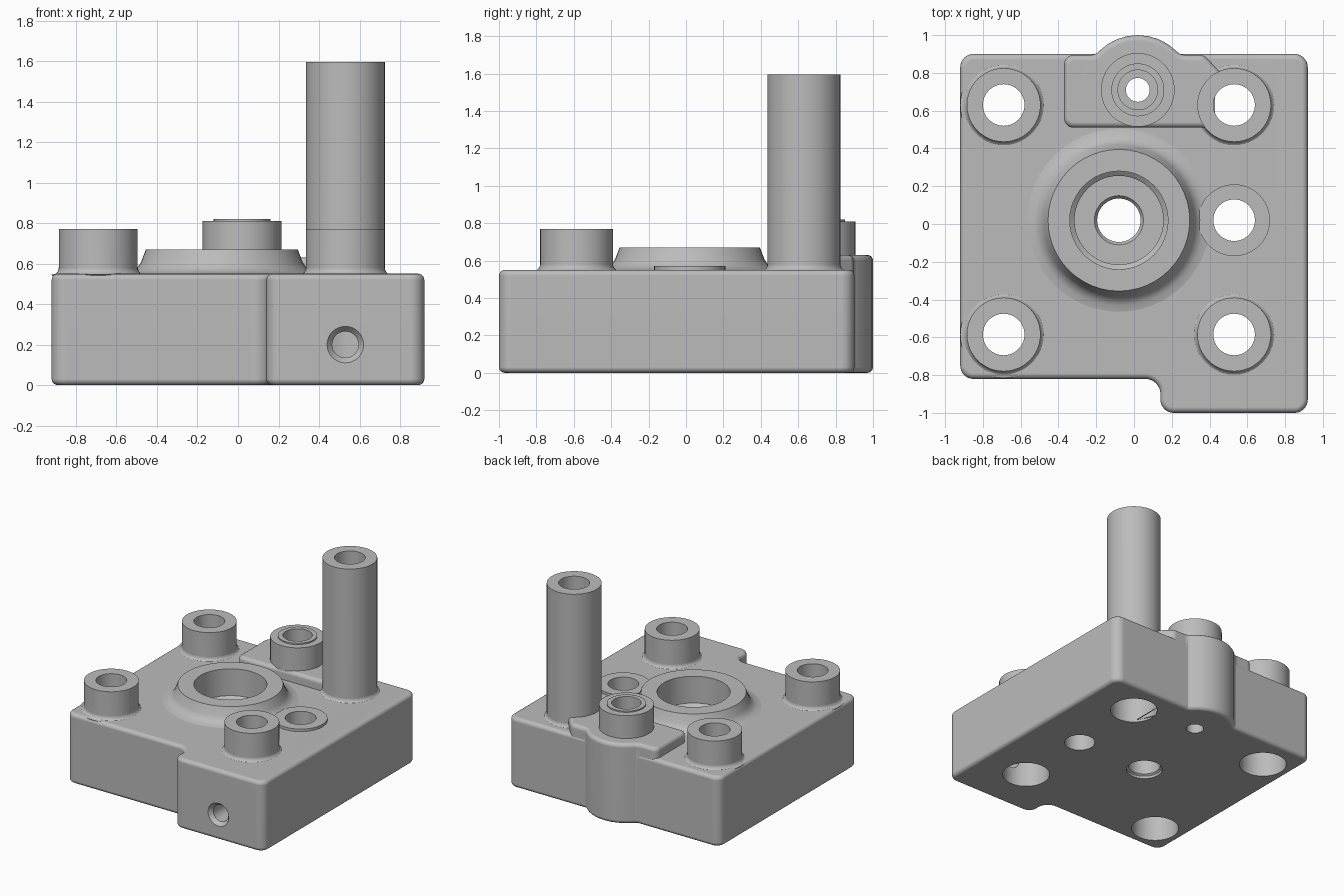
import bpy, bmesh, math
from mathutils import Vector, Matrix

cube = bpy.data.objects.get("Cube")
if cube:
    bpy.data.objects.remove(cube)

SEG = 48
DECK = 0.55       # top of the main block
PAD = 0.63        # top of the raised rear pad

metal = bpy.data.materials.new("cast grey")
metal.use_nodes = True
GREY = (0.5, 0.5, 0.5, 1)
metal.diffuse_color = GREY
metal.node_tree.nodes["Principled BSDF"].inputs["Base Color"].default_value = GREY


def make_object(name, bm):
    bmesh.ops.recalc_face_normals(bm, faces=bm.faces)
    mesh = bpy.data.meshes.new(name)
    bm.to_mesh(mesh)
    bm.free()
    mesh.materials.append(metal)
    obj = bpy.data.objects.new(name, mesh)
    bpy.context.collection.objects.link(obj)
    return obj


def rounded(corners, steps=8):
    """Replace each (x, y, radius) corner with a tangent arc."""
    out = []
    for i, (x, y, r) in enumerate(corners):
        p = Vector((x, y))
        a = (Vector(corners[i - 1][:2]) - p).normalized()
        b = (Vector(corners[(i + 1) % len(corners)][:2]) - p).normalized()
        half = a.angle(b) / 2
        centre = p + (a + b).normalized() * (r / math.sin(half))
        start = p + a * (r / math.tan(half)) - centre
        end = p + b * (r / math.tan(half)) - centre
        turn = math.atan2(start.x * end.y - start.y * end.x, start.dot(end))
        for k in range(steps + 1):
            out.append(centre + Matrix.Rotation(turn * k / steps, 2) @ start)
    return out


def slab(name, corners, height, edge=0.03):
    """Extruded outline with softened top and bottom rims."""
    bm = bmesh.new()
    base = bm.faces.new([bm.verts.new((p.x, p.y, 0)) for p in rounded(corners)])
    ext = bmesh.ops.extrude_face_region(bm, geom=[base])
    top = [v for v in ext["geom"] if isinstance(v, bmesh.types.BMVert)]
    bmesh.ops.translate(bm, verts=top, vec=(0, 0, height))
    rims = [e for e in bm.edges if abs(e.verts[0].co.z - e.verts[1].co.z) < 1e-5]
    bmesh.ops.bevel(bm, geom=rims, offset=edge, segments=4, profile=0.5, affect='EDGES')
    return make_object(name, bm)


def lathe(name, profile, x, y, z=0, tilt=0):
    """Spin an (r, z) profile about a vertical or tilted axis."""
    bm = bmesh.new()
    verts = [bm.verts.new((r, 0, h)) for r, h in profile]
    edges = [bm.edges.new(pair) for pair in zip(verts, verts[1:])]
    bmesh.ops.spin(bm, geom=verts + edges, cent=(0, 0, 0), axis=(0, 0, 1),
                   angle=math.tau, steps=SEG)
    bmesh.ops.remove_doubles(bm, verts=bm.verts, dist=1e-4)
    bm.transform(Matrix.Translation((x, y, z)) @ Matrix.Rotation(tilt, 4, 'X'))
    return make_object(name, bm)


def combine(target, tool, operation):
    """Apply a boolean and discard the tool."""
    tool.hide_render = True
    mod = target.modifiers.new("cut", 'BOOLEAN')
    mod.operation, mod.object, mod.solver = operation, tool, 'EXACT'
    bpy.context.view_layer.objects.active = target
    bpy.ops.object.modifier_apply(modifier=mod.name)
    bpy.data.objects.remove(tool)


def drill(x, y, bore, z=0, tilt=0):
    """Cut a stepped round hole; bore lists (r, z) from bottom to top."""
    profile = [(0, bore[0][1])] + bore + [(0, bore[-1][1])]
    combine(body, lathe("drill", profile, x, y, z, tilt), 'DIFFERENCE')


def fillet(r, z, size, steps=6):
    """Concave quarter arc from the deck up to a boss wall."""
    return [(r + size * (1 - math.sin(t)), z + size * (1 - math.cos(t)))
            for t in (math.pi / 2 * k / steps for k in range(steps + 1))]


# Main block with a forward step on the left
body = slab("housing_block", [
    (-0.92, -0.82, 0.07), (0.14, -0.82, 0.08), (0.14, -1.0, 0.07),
    (0.92, -1.0, 0.07), (0.92, 0.9, 0.07), (-0.92, 0.9, 0.07)], DECK)

# Raised rear pad with its rounded bulge
pad = slab("rear_pad", [
    (-0.37, 0.51, 0.05), (0.46, 0.51, 0.04), (0.46, 0.8, 0.03),
    (0.37, 0.895, 0.05), (0.245, 0.895, 0.06), (0.02, 1.12, 0.29),
    (-0.205, 0.895, 0.06), (-0.37, 0.895, 0.05)], PAD)
combine(body, pad, 'UNION')

# Bolt bosses, one of them a tall post
R, BORE = 0.195, 0.11
parts = [body]
bolts = [("rear_right_boss", -0.69, 0.63, 0.77), ("front_right_boss", -0.69, -0.585, 0.77),
         ("front_left_boss", 0.53, -0.585, 0.77), ("tall_post", 0.53, 0.63, 1.595)]
for name, x, y, top in bolts:
    drill(x, y, [(0.17, -0.1), (0.17, 0.4), (BORE, 0.4), (BORE, 1)])
    wall = [(R, 0.5)] + fillet(R, 0.545, 0.035)
    wall.reverse()
    wall = wall[::-1] + [(R, top), (BORE, top), (BORE, DECK)]
    parts.append(lathe(name, wall, x, y))

# Low land around the side through hole
drill(0.53, 0.02, [(BORE, -0.1), (BORE, 1)])
parts.append(lathe("side_land", [(0.19, 0.5), (0.19, 0.57), (BORE, 0.57), (BORE, DECK)],
                   0.53, 0.02))

# Wide flared centre boss with a stepped bore
drill(-0.08, 0.02, [(0.13, -0.1), (0.13, 0.02), (0.115, 0.03), (0.115, 0.34), (0.13, 0.36),
                    (0.235, 0.36), (0.235, 0.44), (0.26, 0.46), (0.26, 1)])
parts.append(lathe("centre_boss", [
    (0.38, 0.5), (0.49, 0.549), (0.45, 0.557), (0.42, 0.575), (0.4, 0.605),
    (0.375, 0.67), (0.26, 0.67), (0.26, DECK)], -0.08, 0.02))

# Rear pipe boss with a thin raised lip
drill(0.02, 0.71, [(0.063, -0.1), (0.063, 0.4), (0.105, 0.4), (0.105, 1)])
parts.append(lathe("pipe_boss", [
    (R, DECK), (R, 0.81), (0.14, 0.81), (0.14, 0.82), (0.105, 0.82), (0.105, PAD)],
    0.02, 0.71))

# Countersunk port in the front face, running into the bolt bore
drill(0.53, -1, [(0.065, -0.4), (0.065, -0.03), (0.09, 0), (0.09, 0.1)],
      z=0.2, tilt=math.pi / 2)

# Smooth shading with crisp machined edges
bpy.ops.object.select_all(action='DESELECT')
for obj in parts:
    obj.select_set(True)
bpy.context.view_layer.objects.active = body
bpy.ops.object.shade_smooth_by_angle(angle=math.radians(32))
for obj in parts:
    weighted = obj.modifiers.new("even_shading", 'WEIGHTED_NORMAL')
    weighted.keep_sharp = True
